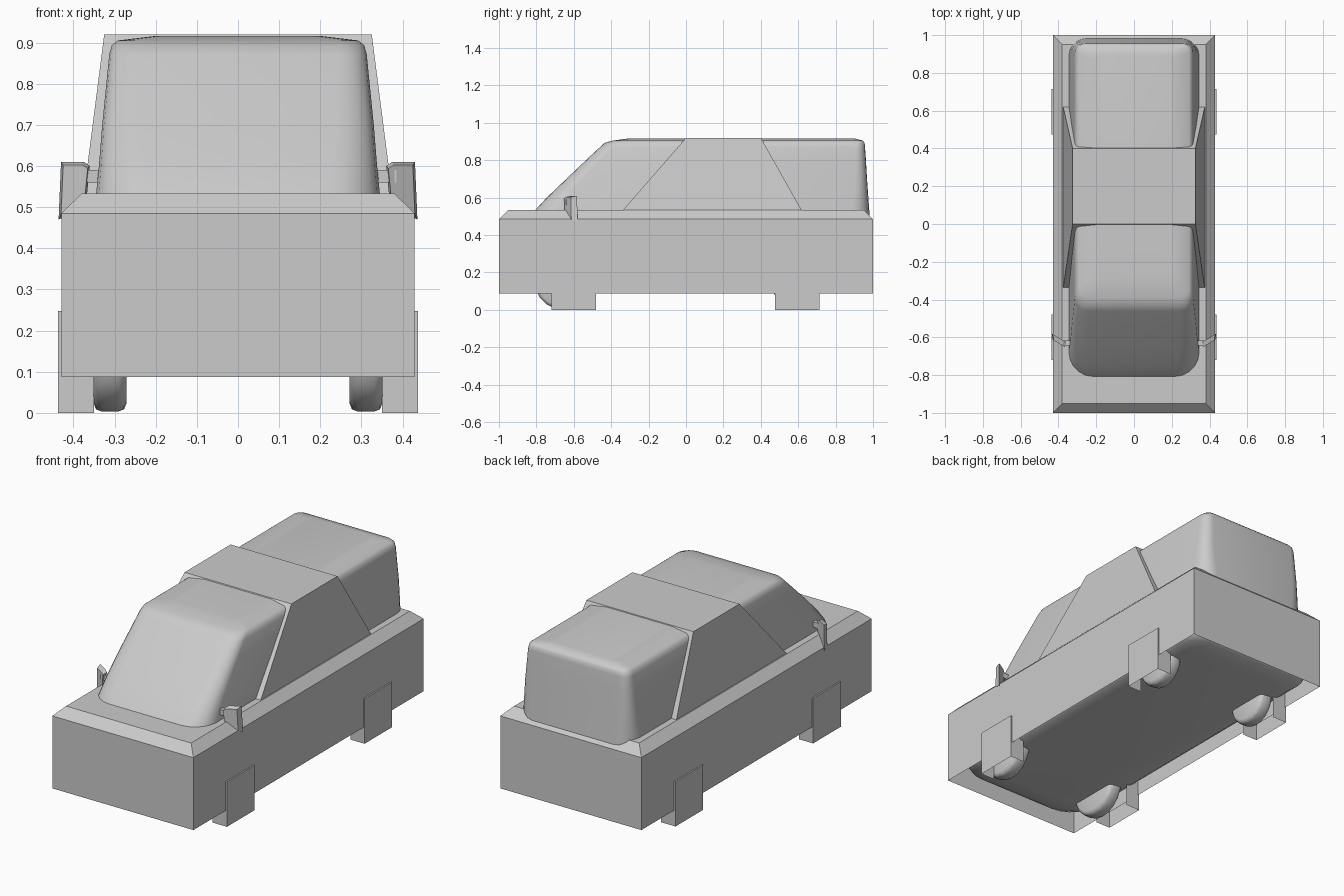
import bpy, bmesh
from math import cos, sin, pi, radians
from mathutils import Matrix

if "Cube" in bpy.data.objects:
    bpy.data.objects.remove(bpy.data.objects["Cube"])

GREY = (0.6, 0.6, 0.6, 1)
mat = bpy.data.materials.new("plain grey")
mat.use_nodes = True
mat.diffuse_color = GREY
mat.node_tree.nodes["Principled BSDF"].inputs["Base Color"].default_value = GREY


def finish(name, bm, smooth=None):
    bmesh.ops.recalc_face_normals(bm, faces=bm.faces)
    mesh = bpy.data.meshes.new(name)
    bm.to_mesh(mesh)
    bm.free()
    mesh.materials.append(mat)
    ob = bpy.data.objects.new(name, mesh)
    bpy.context.collection.objects.link(ob)
    if smooth:
        bpy.ops.object.select_all(action="DESELECT")
        ob.select_set(True)
        bpy.context.view_layer.objects.active = ob
        bpy.ops.object.shade_smooth_by_angle(angle=radians(smooth))
    return ob


def rounded_ring(z, front, back, half, r, steps):
    """Rounded rectangle at height z, tighter at the back; steps=0 gives square corners."""
    corners = [(half, back, 0), (-half, back, 1), (-half, front, 2), (half, front, 3)]
    pts = []
    for x, y, q in corners:
        rad = r * 0.7 if y == back else r
        cx = x - rad if x > 0 else x + rad
        cy = y - rad if y == back else y + rad
        for i in range(steps + 1):
            a = (q + (i / steps if steps else 0)) * pi / 2
            pts.append((cx + rad * cos(a), cy + rad * sin(a), z))
    return pts


def loft(name, rings, steps=5, smooth=None):
    """Skin a stack of rings, capping only the last one."""
    bm = bmesh.new()
    loops = [[bm.verts.new(p) for p in rounded_ring(*r, steps=steps)] for r in rings]
    n = len(loops[0])
    for a, b in zip(loops, loops[1:]):
        for i in range(n):
            j = (i + 1) % n
            bm.faces.new((a[i], a[j], b[j], b[i]))
    bm.faces.new(loops[-1])
    return finish(name, bm, smooth)


# Boxy lower body, open underneath, with a chamfered top rim
loft("lower_body", [(0.087, -1, 1, 0.429, 0), (0.485, -1, 1, 0.429, 0),
                    (0.533, -0.95, 0.95, 0.38, 0)], steps=0)

# Rounded belly inside the body
loft("underfloor", [(0.30, -0.985, 0.985, 0.42, 0.17), (0.18, -0.975, 0.98, 0.415, 0.17),
                    (0.145, -0.955, 0.965, 0.40, 0.16), (0.125, -0.91, 0.93, 0.37, 0.15),
                    (0.115, -0.82, 0.86, 0.30, 0.13)], smooth=60)

# Smooth cabin with a sloping windscreen, sunk a little into the body
loft("cabin_shell", [
    (0.49, -0.84, 0.983, 0.348, 0.14),
    (0.53, -0.81, 0.98, 0.345, 0.13),
    (0.60, -0.745, 0.975, 0.338, 0.11),
    (0.70, -0.640, 0.968, 0.330, 0.09),
    (0.80, -0.535, 0.962, 0.320, 0.08),
    (0.87, -0.460, 0.957, 0.313, 0.07),
    (0.893, -0.435, 0.955, 0.307, 0.07),
    (0.905, -0.39, 0.945, 0.292, 0.06),
    (0.916, -0.31, 0.90, 0.20, 0.05)], smooth=60)

# Flat sided band around the middle of the cabin
loft("cabin_band", [(0.53, -0.34, 0.62, 0.375, 0), (0.92, 0, 0.4, 0.325, 0)], steps=0)


def wheel_cover(name, side, front, back):
    """Thin box, open towards the wheel and the ground."""
    bm = bmesh.new()
    inner, outer = side * 0.35, side * 0.437
    path = [(inner, front), (outer, front), (outer, back), (inner, back)]
    low = [bm.verts.new((x, y, 0)) for x, y in path]
    top = [bm.verts.new((x, y, 0.247)) for x, y in path]
    for i in range(3):
        bm.faces.new((low[i], low[i + 1], top[i + 1], top[i]))
    bm.faces.new(top)
    finish(name, bm)


def wheel(name, side, y, r):
    bm = bmesh.new()
    turn = Matrix.Translation((side * 0.311, y, r + 0.003)) @ Matrix.Rotation(pi / 2, 4, "Y")
    bmesh.ops.create_cone(bm, cap_ends=True, segments=20, radius1=r, radius2=r,
                          depth=0.08, matrix=turn)
    rims = [e for e in bm.edges if any(len(f.verts) > 4 for f in e.link_faces)]
    bmesh.ops.bevel(bm, geom=rims, offset=0.02, segments=2, affect="EDGES", profile=0.5)
    finish(name, bm, 50)


def mirror(name, side):
    """Flat outline with a slightly smaller front, swept back, plus a stalk."""
    bm = bmesh.new()
    outline = [(0.36, 0.60), (0.375, 0.61), (0.43, 0.61), (0.436, 0.47), (0.37, 0.50)]
    for scale, depth in ((1, 0), (0.85, -0.03)):
        for x, z in outline:
            x, z = 0.395 + (x - 0.395) * scale, 0.56 + (z - 0.56) * scale
            bm.verts.new((side * x, -0.625 + (x - 0.36) * 0.6 + depth, z))
    bmesh.ops.convex_hull(bm, input=bm.verts)
    place = Matrix.Translation((side * 0.355, -0.63, 0.575))
    bmesh.ops.create_cube(bm, size=1, matrix=place @ Matrix.Diagonal((0.06, 0.025, 0.03, 1)))
    finish(name, bm)


for side, label in ((1, "left"), (-1, "right")):
    wheel_cover("front_wheel_cover_" + label, side, -0.72, -0.48)
    wheel_cover("rear_wheel_cover_" + label, side, 0.475, 0.715)
    wheel("front_wheel_" + label, side, -0.66, 0.15)
    wheel("rear_wheel_" + label, side, 0.588, 0.125)
    mirror("wing_mirror_" + label, side)
